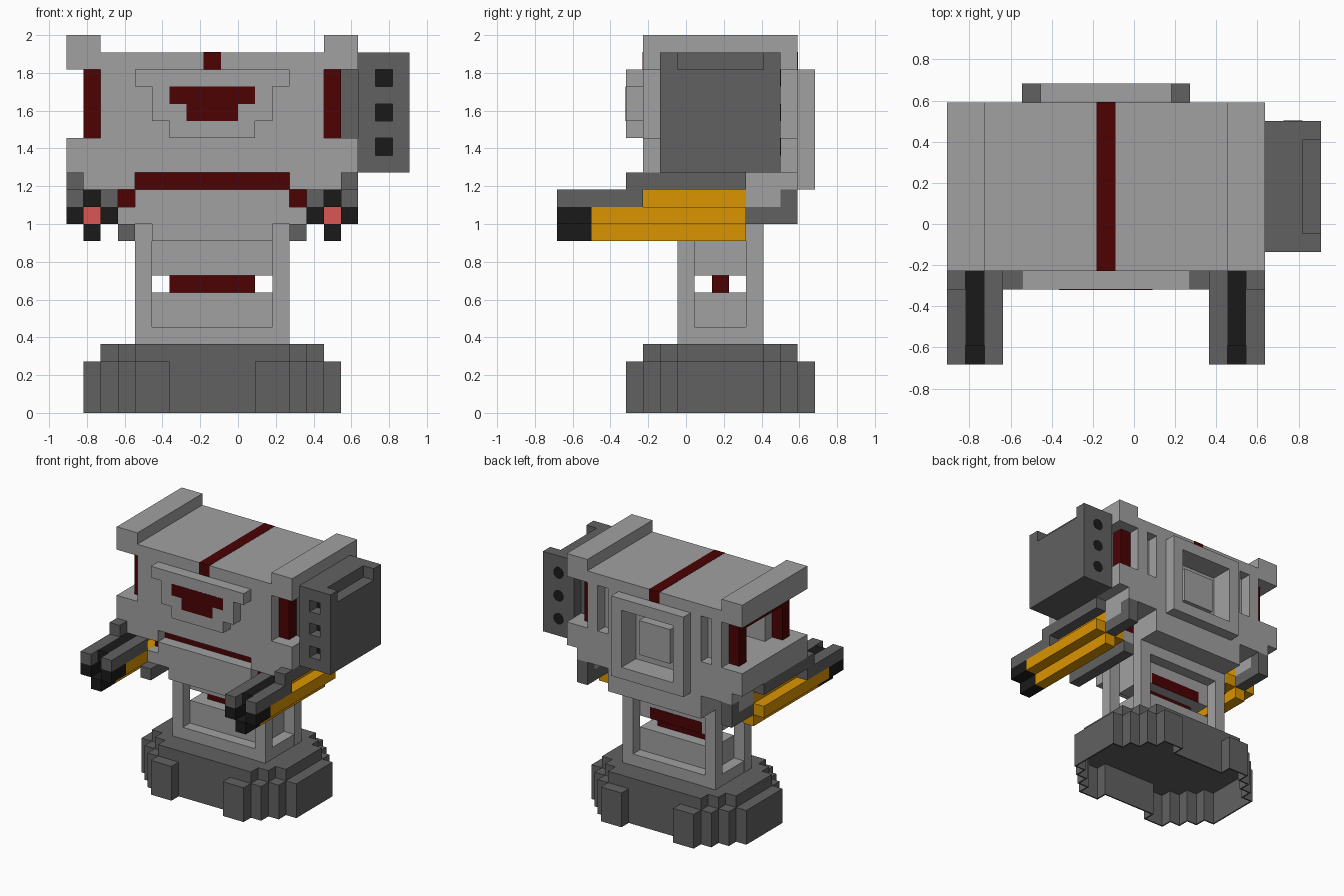
import bpy, bmesh, math
from mathutils import Vector, Matrix

cube = bpy.data.objects.get("Cube")
if cube:
    bpy.data.objects.remove(cube, do_unlink=True)

U = 2 / 22          # one block unit
WIDE = 17           # the body is mirrored across this many blocks
E = 0.02            # thickness of thin coloured plates, in blocks


def material(name, srgb):
    col = [(c / 255 / 12.92) if c < 11 else ((c / 255 + 0.055) / 1.055) ** 2.4 for c in srgb] + [1]
    m = bpy.data.materials.new(name)
    m.use_nodes = True
    m.diffuse_color = col
    bsdf = m.node_tree.nodes["Principled BSDF"]
    bsdf.inputs["Base Color"].default_value = col
    bsdf.inputs["Roughness"].default_value = 0.9
    return m


LIGHT = material("light grey", (161, 161, 161))
DARK = material("dark grey", (97, 97, 97))
RED = material("dark red", (76, 2, 4))
BLACK = material("black", (26, 26, 26))
YELLOW = material("amber", (218, 149, 0))
PINK = material("muzzle red", (218, 86, 86))


def pos(i, j, k):
    return Vector(((i - 10) * U, (j - 7.5) * U, k * U))


def finish(name, bm, mat):
    me = bpy.data.meshes.new(name)
    bmesh.ops.recalc_face_normals(bm, faces=bm.faces)
    bm.to_mesh(me)
    bm.free()
    ob = bpy.data.objects.new(name, me)
    bpy.context.collection.objects.link(ob)
    if mat:
        me.materials.append(mat)
    return ob


def blocks(name, mat, boxes, mirror=False):
    """Each box is x0, x1, y0, y1, z0, z1 in block units."""
    if mirror:
        boxes = boxes + [(WIDE - b[1], WIDE - b[0]) + tuple(b[2:]) for b in boxes]
    bm = bmesh.new()
    for x0, x1, y0, y1, z0, z1 in boxes:
        lo, hi = pos(x0, y0, z0), pos(x1, y1, z1)
        bmesh.ops.create_cube(bm, size=1, matrix=Matrix.Translation((lo + hi) / 2)
                              @ Matrix.Diagonal((*(hi - lo), 1)))
    return finish(name, bm, mat)


def prism(name, mat, quarter, z0, z1):
    """Extrude a stepped outline given for one quarter, mirrored to all four."""
    q = quarter
    ring = q + [(x, -y) for x, y in q[::-1]] + [(-x, -y) for x, y in q] + [(-x, y) for x, y in q[::-1]]
    bm = bmesh.new()
    face = bm.faces.new([bm.verts.new(pos(8.5 + x, 9.5 + y, z0)) for x, y in ring])
    top = bmesh.ops.extrude_face_region(bm, geom=[face])["geom"]
    bmesh.ops.translate(bm, vec=(0, 0, (z1 - z0) * U), verts=[v for v in top if isinstance(v, bmesh.types.BMVert)])
    return finish(name, bm, mat)


def carve(target, cutter):
    mod = target.modifiers.new("carve", "BOOLEAN")
    mod.operation, mod.solver, mod.object = "DIFFERENCE", "EXACT", cutter
    bpy.context.view_layer.objects.active = target
    bpy.ops.object.modifier_apply(modifier=mod.name)
    bpy.data.objects.remove(cutter, do_unlink=True)


def foot_outline(t):
    """Quarter outline of the foot, moved inward by t."""
    return [(2.5 + t, 4.5 - t), (2.5 + t, 5.5 - t), (4.5 - t, 5.5 - t), (4.5 - t, 4.5 - t), (5.5 - t, 4.5 - t),
            (5.5 - t, 3.5 - t), (6.5 - t, 3.5 - t), (6.5 - t, 2.5 - t), (7.5 - t, 2.5 - t)]


# Stepped base, a thin shell open underneath
foot = prism("base_foot", DARK, foot_outline(0), 0, 3)
carve(foot, prism("foot_hollow", None, foot_outline(0.12), -1, 2.88))
prism("base_top", DARK, [(4.5, 4.5), (4.5, 3.5), (5.5, 3.5), (5.5, 2.5), (6.5, 2.5)], 3, 4)

# Neck: corner posts, core blocks and the red bar between them
blocks("neck_posts", LIGHT, [(4, 5, 7, 8, 4, 11), (4, 5, 11, 12, 4, 11)], True)
blocks("neck_floor", LIGHT, [(4.02, 12.98, 7.02, 11.98, 4, 5)])
blocks("neck_core", LIGHT, [(5, 12, 8, 11, 5, 7), (5, 12, 8, 11, 8, 10)])
blocks("neck_bar", RED, [(6, 11, 9, 10, 7, 8)])
blocks("neck_back_panel", RED, [(6, 11, 11, 11 + E, 8, 9)])

# Belly and the red waist band
blocks("belly", LIGHT, [(5, 12, 5, 12, 10, 11), (4, 13, 5, 14, 11, 13)])
blocks("belly_sides", LIGHT, [(3, 4, 5, 11, 11, 12)], True)
blocks("waist_band", RED, [(4, 13, 6, 13, 13, 14)])
blocks("waist_ends", RED, [(3, 4, 6, 11, 12, 13)], True)
blocks("waist_frame", LIGHT, [(1, 4, 5, 14, 13, 14)], True)
blocks("waist_back", LIGHT, [(4, 13, 13, 14, 13, 14)])

# Main body with back slots, side windows and the back recess
body = blocks("body", LIGHT, [(2, 15, 5, 14, 14, 21)])
carve(body, blocks("back_slots", None, [(3, 4, 13, 15, 16, 20)], True))
carve(body, blocks("side_windows", None, [(1, 4, 8, 11, 16, 19)], True))
carve(body, blocks("back_recess", None, [(6, 11, 13, 15, 14, 19)]))
blocks("body_flanges", LIGHT, [(0, 2, 5, 14, 14, 16), (0, 2, 5, 14, 20, 22)], True)

# Red pillars joined by a bar under each upper flange
blocks("side_pillars", RED, [(1, 2, 6, 7, 16, 20), (1, 2, 12, 13, 16, 20)], True)
blocks("side_lintels", RED, [(1, 2, 7, 12, 19, 20)], True)

# Stripe over the roof
blocks("roof_stripe", RED, [(8, 9, 5 - E, 14 + E, 21, 21 + E), (8, 9, 5 - E, 5, 20, 21),
                            (8, 9, 14, 14 + E, 20, 21)])

# Chest plate with its red inset shape
blocks("chest_plate", LIGHT, [(4, 13, 4, 5, 19, 20), (5, 12, 4, 5, 17, 19), (6, 11, 4, 5, 16, 17)])
blocks("chest_inset", RED, [(6, 11, 4 - E, 4, 18, 19), (7, 10, 4 - E, 4, 17, 18)])

# Square frame on the back
blocks("back_frame", LIGHT, [(5, 6, 14, 15, 13, 20), (11, 12, 14, 15, 13, 20),
                             (6, 11, 14, 15, 13, 14), (6, 11, 14, 15, 19, 20)])
blocks("back_panel", LIGHT, [(7, 10, 13, 14, 15, 18)])

# Guns: cross-shaped barrels with rails above
blocks("gun_rails", DARK, [(0, 1, 0, 5, 12, 13), (2, 3, 0, 5, 12, 13)], True)
blocks("gun_tips", BLACK, [(0, 1, 0, 2, 11, 12), (2, 3, 0, 2, 11, 12), (1, 2, 0, 2, 10, 11)], True)
blocks("gun_casing", YELLOW, [(0, 3, 5, 11, 11, 12), (0, 1, 2, 5, 11, 12), (2, 3, 2, 5, 11, 12),
                              (1, 2, 2, 11, 10, 11), (1, 2, 5, 11, 12, 13)], True)
blocks("gun_core", BLACK, [(1, 2, 2, 5, 11, 12), (1, 2, 1, 5, 12, 13)], True)
blocks("gun_muzzles", PINK, [(1, 2, 2 - E, 2, 11, 12)], True)
blocks("gun_mounts", DARK, [(0, 1, 4, 11, 13, 14), (3, 4, 4, 11, 10, 11)], True)

# Rods behind the guns, each hung from a grey bracket
blocks("gun_rods", DARK, [(1, 2, 11, 14, 11, 12), (1, 2, 13, 14, 12, 13)], True)
blocks("gun_brackets", LIGHT, [(1, 2, 11, 13, 12, 13)], True)

# Launcher box on the left side
launcher = blocks("launcher", DARK, [(17, 20, 6, 13, 14, 21)])
carve(launcher, blocks("launcher_notch", None, [(19, 21, 7, 12, 20, 22)]))
rows = (15, 17, 19)
carve(launcher, blocks("launcher_holes", None, [(18, 19, 5, 7, k, k + 1) for k in rows]))
blocks("launcher_hole_ends", BLACK, [(18, 19, 7 - E, 7, k, k + 1) for k in rows])
blocks("launcher_mount", DARK, [(15, 17, 7, 12, 16, 20)])

# Round vents on the launcher's rear face
bm = bmesh.new()
for k in rows:
    bmesh.ops.create_cone(bm, cap_ends=True, segments=12, radius1=U / 2, radius2=U / 2, depth=2 * E * U,
                          matrix=Matrix.Translation(pos(18.5, 13, k + 0.5)) @ Matrix.Rotation(math.pi / 2, 4, "X"))
finish("launcher_vents", bm, BLACK)
